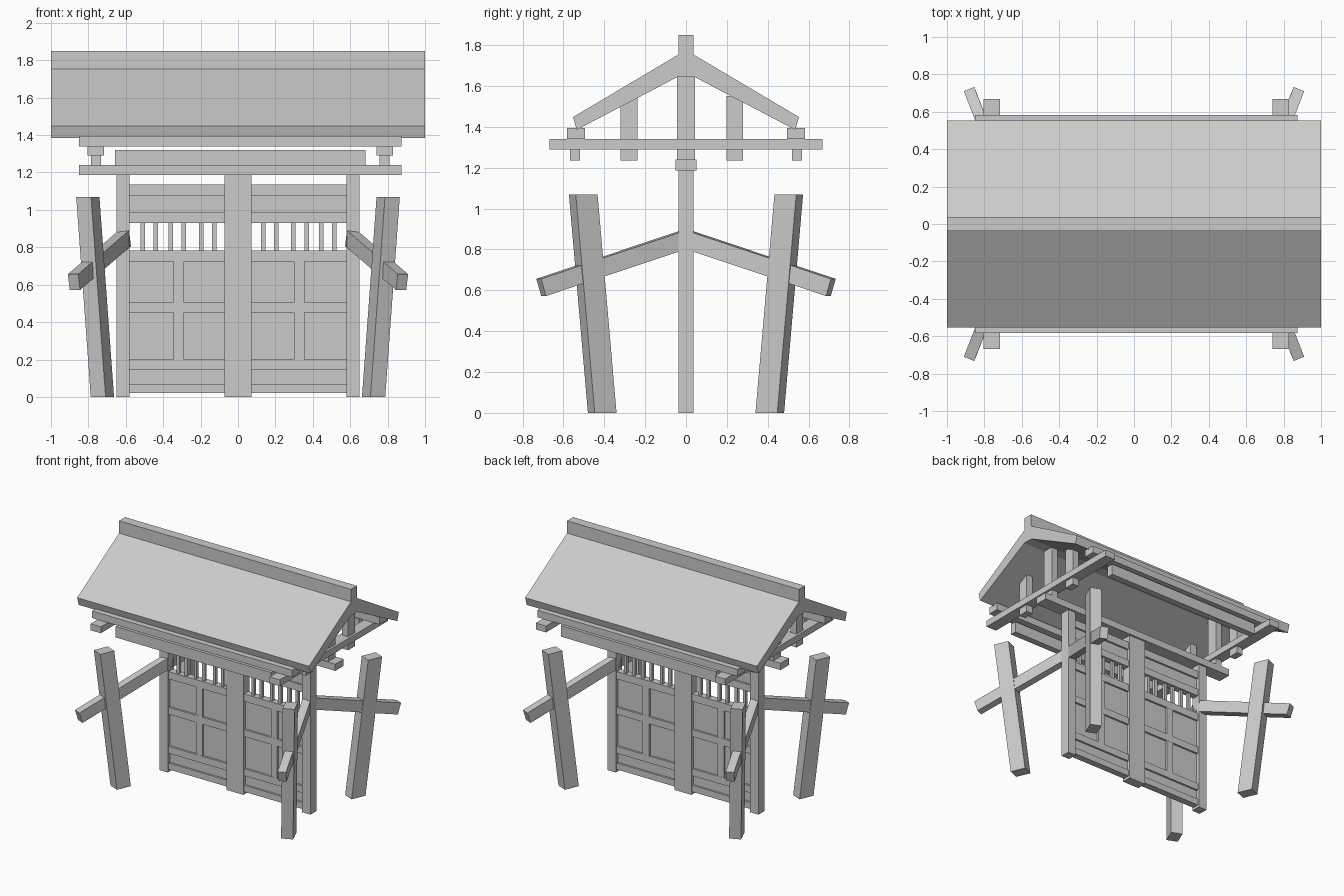
import bpy
from mathutils import Vector

if "Cube" in bpy.data.objects:
    bpy.data.objects.remove(bpy.data.objects["Cube"], do_unlink=True)

wood = bpy.data.materials.new("grey_wood")
wood.use_nodes = True
GREY = (0.6, 0.6, 0.6, 1)
wood.diffuse_color = GREY
wood.node_tree.nodes["Principled BSDF"].inputs["Base Color"].default_value = GREY


def prism(name, start, end):
    """Closed solid between two matching outlines."""
    n = len(start)
    faces = [tuple(range(n))[::-1], tuple(range(n, 2 * n))]
    faces += [(i, (i + 1) % n, n + (i + 1) % n, n + i) for i in range(n)]
    mesh = bpy.data.meshes.new(name)
    mesh.from_pydata([tuple(p) for p in start + end], [], faces)
    mesh.materials.append(wood)
    obj = bpy.data.objects.new(name, mesh)
    bpy.context.collection.objects.link(obj)
    # consistent outward normals, also for mirrored parts
    import bmesh
    bm = bmesh.new()
    bm.from_mesh(mesh)
    bmesh.ops.recalc_face_normals(bm, faces=bm.faces)
    bm.to_mesh(mesh)
    bm.free()
    return obj


def box(name, x, y, z):
    outline = [(x[0], y[0]), (x[1], y[0]), (x[1], y[1]), (x[0], y[1])]
    return prism(name, [(a, b, z[0]) for a, b in outline], [(a, b, z[1]) for a, b in outline])


def both(half, centre=0):
    return (centre - half, centre + half)


def section(centre, u, v):
    """Rectangle around a centre, spanned by two half-size vectors."""
    return [centre - u - v, centre + u - v, centre + u + v, centre - u + v]


# Roof slabs with ridge cap
profile = [(0, 1.755), (-0.035, 1.755), (-0.553, 1.448), (-0.535, 1.385), (-0.04, 1.645),
           (0.04, 1.645), (0.535, 1.385), (0.553, 1.448), (0.035, 1.755)]
prism("roof", [(-1, y, z) for y, z in profile], [(1, y, z) for y, z in profile])
box("ridge_cap", (-1, 1), both(0.037), (1.74, 1.85))

# Roof frame
MID = 0.012
box("head_beam", both(0.863, MID), both(0.052), (1.187, 1.24))
for side, end in ((-1, "front"), (1, "back")):
    box(end + "_purlin", both(0.863, MID), both(0.044, side * 0.538), (1.34, 1.395))
    box(end + "_eave_board", both(0.67, MID), both(0.025, side * 0.543), (1.235, 1.32))
for side, end in ((-1, "right"), (1, "left")):
    x = MID + side * 0.772
    box(end + "_cross_beam", both(0.044, x), both(0.668), (1.29, 1.34))
    box(end + "_king_strut", both(0.027, x), both(0.045), (1.235, 1.66))
    for y in (-0.279, 0.239):
        box(end + "_side_strut", both(0.027, x), both(0.041, y), (1.235, 1.55))

# Gate posts
box("centre_post", both(0.072), both(0.037), (0, 1.187))
for side, end in ((-1, "right"), (1, "left")):
    box(end + "_gate_post", both(0.035, side * 0.615), both(0.037), (0, 1.187))

# Door leaves: panels, rails, stiles and window bars
RAILS = [(0.02, 0.07), (0.145, 0.2), (0.45, 0.505), (0.725, 0.783), (0.93, 0.985), (1.075, 1.135)]
leaves = (("right", (-0.59, -0.06), -0.317, (-0.51, -0.44, -0.36, -0.29, -0.197, -0.127)),
          ("left", (0.06, 0.59), 0.328, (0.135, 0.205, 0.295, 0.367, 0.445, 0.515)))
for end, span, stile_x, bars in leaves:
    box(end + "_door_panel", span, both(0.011), (0.03, 0.775))
    box(end + "_top_panel", span, both(0.011), (0.94, 1.125))
    for z in RAILS:
        box(end + "_door_rail", span, both(0.026), z)
    box(end + "_door_stile", both(0.028, stile_x), both(0.025), (0.15, 0.775))
    for x in bars:
        box(end + "_window_bar", both(0.012, x), both(0.012), (0.775, 0.94))

# Splayed support legs and the braces running through them, in all four corners
for sx, end in ((-1, "right"), (1, "left")):
    for sy, face in ((-1, "front"), (1, "back")):
        across = Vector((0.92 * sx, -0.39 * sy, 0))
        along = Vector((0.39 * sx, 0.92 * sy, 0))
        foot = Vector((0.725 * sx, 0.41 * sy, 0))
        top = Vector((0.803 * sx, 0.503 * sy, 1.07))
        u, v = across * 0.043, along * 0.058
        prism(f"{face}_{end}_leg", section(foot, u, v), section(top, u, v))
        inner = Vector((0.605 * sx, 0.01 * sy, 0.848))
        outer = Vector((0.877 * sx, 0.709 * sy, 0.614))
        u = across * 0.03
        v = (outer - inner).cross(across).normalized() * 0.044
        prism(f"{face}_{end}_brace", section(inner, u, v), section(outer, u, v))
